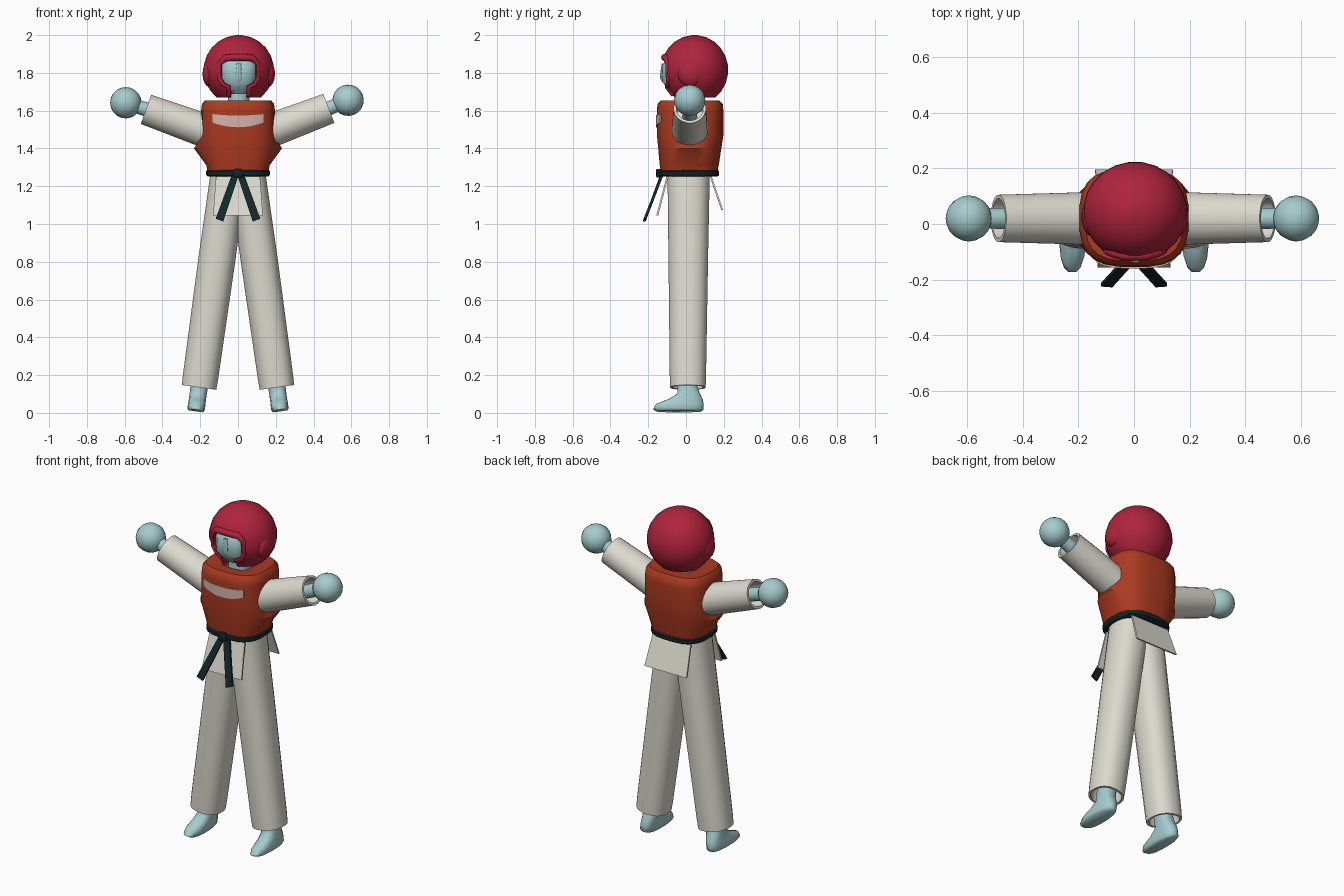
import bpy, bmesh, math
from mathutils import Matrix, Vector

if "Cube" in bpy.data.objects:
    bpy.data.objects.remove(bpy.data.objects["Cube"])


def material(name, rgb):
    m = bpy.data.materials.new(name)
    m.diffuse_color = (*rgb, 1)
    m.use_nodes = True
    m.node_tree.nodes["Principled BSDF"].inputs["Base Color"].default_value = m.diffuse_color
    return m


CRIMSON = material("crimson", (0.43, 0.017, 0.045))
RUST = material("rust", (0.41, 0.042, 0.015))
CLOTH = material("off_white", (0.72, 0.70, 0.62))
SKIN = material("pale_teal", (0.38, 0.60, 0.62))
BLACK = material("belt_black", (0.006, 0.02, 0.022))
PATCH = material("patch_pink", (0.66, 0.45, 0.41))


def finish(name, bm, mat, angle=45):
    bmesh.ops.recalc_face_normals(bm, faces=bm.faces)
    me = bpy.data.meshes.new(name)
    bm.to_mesh(me)
    bm.free()
    ob = bpy.data.objects.new(name, me)
    bpy.context.collection.objects.link(ob)
    me.materials.append(mat)
    smooth(ob, angle)
    return ob


def smooth(ob, angle=45):
    bpy.ops.object.select_all(action='DESELECT')
    ob.select_set(True)
    bpy.context.view_layer.objects.active = ob
    bpy.ops.object.shade_smooth_by_angle(angle=math.radians(angle))


def loft(name, rings, mat, sides=20, n=2.0, matrix=Matrix(), warp=None, angle=45):
    """Skin over superellipse rings (z, cx, cy, rx, ry), closed at both ends."""
    bm = bmesh.new()
    loops = []
    for z, cx, cy, rx, ry in rings:
        loop = []
        for i in range(sides):
            t = 2 * math.pi * (i + 0.5) / sides
            c, s = math.cos(t), math.sin(t)
            p = Vector((cx + rx * math.copysign(abs(c) ** (2 / n), c),
                        cy + ry * math.copysign(abs(s) ** (2 / n), s), z))
            loop.append(bm.verts.new(matrix @ (warp(p) if warp else p)))
        loops.append(loop)
    for a, b in zip(loops, loops[1:]):
        for i in range(sides):
            j = (i + 1) % sides
            bm.faces.new((a[i], a[j], b[j], b[i]))
    bm.faces.new(loops[0])
    bm.faces.new(loops[-1])
    return finish(name, bm, mat, angle)


def slab(name, corners, thick, mat):
    """Four-cornered sheet with thickness toward +y."""
    bm = bmesh.new()
    a = [bm.verts.new(c) for c in corners]
    b = [bm.verts.new((c[0], c[1] + thick, c[2])) for c in corners]
    bm.faces.new(a)
    bm.faces.new(b)
    for i in range(4):
        j = (i + 1) % 4
        bm.faces.new((a[i], a[j], b[j], b[i]))
    return finish(name, bm, mat)


def tilt(origin, direction):
    """Frame whose z axis lies along a direction in the xz plane."""
    a = math.atan2(direction[0], direction[1])
    return Matrix.Translation(origin) @ Matrix.Rotation(a, 4, 'Y')


# legs and feet
for side, s in (("left", -1), ("right", 1)):
    frame = tilt((s * 0.206, 0, 0.135), (-s * 0.157, 1.13))
    loft(side + "_trouser_leg", [
        (0.10, 0, 0.01, 0.076, 0.078), (0.0, 0, 0.01, 0.080, 0.082),
        (0.0, 0, 0.01, 0.093, 0.095), (0.06, 0, 0.01, 0.095, 0.097),
        (0.70, 0, 0.012, 0.099, 0.106), (1.14, 0, 0.014, 0.097, 0.113)],
        CLOTH, n=2.3, matrix=frame)
    loft(side + "_foot", [
        (-0.128, 0, -0.037, 0.040, 0.118), (-0.117, 0, -0.040, 0.047, 0.135),
        (-0.090, 0, -0.033, 0.047, 0.128), (-0.066, 0, -0.004, 0.046, 0.094),
        (-0.035, 0, 0.015, 0.046, 0.060), (0.0, 0, 0.008, 0.047, 0.053),
        (0.12, 0, 0.008, 0.047, 0.053)],
        SKIN, sides=16, n=2.6, matrix=frame, angle=60)

# arms: slightly different pose on each side
for side, s, end, fist in (("left", -1, (-0.487, 1.607), (-0.594, 1.642)),
                           ("right", 1, (0.481, 1.612), (0.583, 1.655))):
    d = (end[0] - s * 0.12, end[1] - 1.475)
    length = math.hypot(*d)
    loft(side + "_sleeve", [
        (0, 0, 0, 0.092, 0.097), (length, 0, 0, 0.083, 0.086),
        (length, 0, 0, 0.069, 0.072), (length - 0.1, 0, 0, 0.066, 0.069)],
        CLOTH, matrix=tilt((s * 0.12, 0.02, 1.475), d))
    d = (fist[0] - end[0], fist[1] - end[1])
    loft(side + "_forearm", [(-0.11, 0, 0, 0.040, 0.040),
                             (math.hypot(*d), 0, 0, 0.037, 0.037)],
         SKIN, sides=12, matrix=tilt((end[0], 0.02, end[1]), d))
    bm = bmesh.new()
    bmesh.ops.create_uvsphere(bm, u_segments=16, v_segments=10, radius=0.083,
                              matrix=tilt((fist[0], 0.02, fist[1]), d))
    finish(side + "_fist", bm, SKIN)


# padded vest, flaring to a lip under each arm
def armhole_lip(p):
    if 1.38 < p.z < 1.42:
        p.x += math.copysign(0.062 * max(0, 1 - abs(p.y - 0.02) / 0.13), p.x)
    return p


loft("chest_protector", [
    (1.26, 0, 0.016, 0.160, 0.148), (1.31, 0, 0.017, 0.168, 0.157),
    (1.40, 0, 0.020, 0.192, 0.168), (1.47, 0, 0.022, 0.197, 0.177),
    (1.60, 0, 0.022, 0.197, 0.177), (1.635, 0, 0.022, 0.192, 0.174),
    (1.655, 0, 0.022, 0.176, 0.155), (1.652, 0, 0.022, 0.09, 0.09),
    (1.62, 0, 0.022, 0.085, 0.085)], RUST, sides=24, n=3, warp=armhole_lip)

# pale patch following the chest
bm = bmesh.new()
front, back = [], []
for i in range(11):
    x = -0.135 + 0.027 * i
    bow = 1 - (x / 0.135) ** 2
    y = 0.022 - 0.177 * (1 - abs(x / 0.197) ** 3) ** (1 / 3)
    for row, off in ((front, -0.005), (back, 0.003)):
        row.append([bm.verts.new((x, y + off, z))
                    for z in (1.537 - 0.025 * bow, 1.582 - 0.008 * bow)])
for i in range(10):
    a, b, c, d = front[i], front[i + 1], back[i], back[i + 1]
    bm.faces.new((a[0], b[0], b[1], a[1]))
    bm.faces.new((c[0], d[0], d[1], c[1]))
    for k in (0, 1):
        bm.faces.new((a[k], b[k], d[k], c[k]))
for a, c in ((front[0], back[0]), (front[-1], back[-1])):
    bm.faces.new((a[0], a[1], c[1], c[0]))
finish("chest_patch", bm, PATCH)

# belt, knot and hanging ends
loft("belt", [(1.252, 0, 0.016, 0.163, 0.152), (1.258, 0, 0.016, 0.169, 0.159),
              (1.279, 0, 0.016, 0.170, 0.160), (1.285, 0, 0.016, 0.164, 0.154)],
     BLACK, sides=24, n=2.8)
loft("belt_knot", [(1.245, 0, -0.143, 0.020, 0.012), (1.255, 0, -0.143, 0.028, 0.018),
                   (1.280, 0, -0.143, 0.028, 0.018), (1.292, 0, -0.143, 0.018, 0.012)],
     BLACK, sides=8, n=3)
for side, s in (("left", -1), ("right", 1)):
    slab(side + "_belt_end", [(s * 0.035, -0.135, 1.255), (s * -0.006, -0.135, 1.265),
                              (s * 0.078, -0.228, 1.013), (s * 0.118, -0.225, 1.028)],
         0.014, BLACK)

# jacket skirt flaps
slab("front_jacket_flap", [(-0.115, -0.098, 1.27), (0.115, -0.098, 1.27),
                           (0.132, -0.157, 1.045), (-0.132, -0.157, 1.045)], 0.010, CLOTH)
slab("back_jacket_flap", [(-0.125, 0.120, 1.27), (0.125, 0.120, 1.27),
                          (0.140, 0.186, 1.075), (-0.140, 0.186, 1.075)], 0.010, CLOTH)

# neck, head and nose
CX = 0.004
loft("neck", [(1.60, CX, 0.01, 0.062, 0.065), (1.74, CX, 0.01, 0.056, 0.062)], SKIN, sides=14)
loft("head", [(1.69, CX, 0.0, 0.055, 0.075), (1.715, CX, 0.0, 0.080, 0.098),
              (1.755, CX, 0.015, 0.100, 0.143), (1.84, CX, 0.02, 0.105, 0.146),
              (1.88, CX, 0.03, 0.100, 0.13), (1.92, CX, 0.04, 0.080, 0.10)],
     SKIN, sides=20, n=3)
loft("nose", [(1.752, CX, -0.120, 0.012, 0.008), (1.775, CX, -0.122, 0.020, 0.018),
              (1.85, CX, -0.120, 0.012, 0.010)], SKIN, sides=8)

# helmet shell: inner skin down, outer skin up
HY, HZ, RX, RY, RZ = 0.045, 1.815, 0.188, 0.18, 0.1855


def shell(k, a):
    c = math.cos(a) * k
    return (HZ + RZ * k * math.sin(a), CX, HY, RX * c, RY * c)


angles = [math.radians(-51.5 + 136.5 * i / 9) for i in range(10)]
rim = shell(1, angles[0])
inner = [shell(0.78, a) for a in reversed(angles) if math.sin(a) > -0.75]
helmet = loft("helmet", inner + [(rim[0], CX, HY, 0.098, 0.094)]
              + [shell(1, a) for a in angles], CRIMSON, sides=24)

# face opening cut through the shell
half = [(0.042, 1.6), (0.042, 1.735), (0.075, 1.745), (0.092, 1.77), (0.090, 1.85), (0.065, 1.868)]
outline = half + [(-x, z) for x, z in reversed(half)]
bm = bmesh.new()
a = [bm.verts.new((CX + x, -0.4, z)) for x, z in outline]
b = [bm.verts.new((CX + x, 0.03, z)) for x, z in outline]
bm.faces.new(a)
bm.faces.new(b)
for i in range(len(a)):
    j = (i + 1) % len(a)
    bm.faces.new((a[i], a[j], b[j], b[i]))
cutter = finish("opening_cutter", bm, CRIMSON)
cutter.hide_render = True
mod = helmet.modifiers.new("opening", 'BOOLEAN')
mod.operation, mod.solver, mod.object = 'DIFFERENCE', 'EXACT', cutter
bpy.context.view_layer.objects.active = helmet
bpy.ops.object.modifier_apply(modifier=mod.name)
bpy.data.objects.remove(cutter)
smooth(helmet, 40)

# rounded padding around the opening, thicker at the brow
half = [(0.052, 1.683), (0.054, 1.728), (0.082, 1.738), (0.102, 1.77),
        (0.101, 1.85), (0.072, 1.878), (0.035, 1.882)]
path = half + [(-x, z) for x, z in reversed(half)]
cu = bpy.data.curves.new("helmet_padding", 'CURVE')
cu.dimensions, cu.bevel_depth, cu.bevel_resolution, cu.use_fill_caps = '3D', 0.014, 2, True
sp = cu.splines.new('POLY')
sp.points.add(len(path) - 1)
for p, (x, z) in zip(sp.points, path):
    y = HY - RY * math.sqrt(1 - (x / RX) ** 2 - ((z - HZ) / RZ) ** 2)
    p.co = (CX + x, y + 0.006, z, 1)
    p.radius = 1.35 if z > 1.86 else 1
padding = bpy.data.objects.new("helmet_padding", cu)
bpy.context.collection.objects.link(padding)
cu.materials.append(CRIMSON)
bpy.ops.object.select_all(action='DESELECT')
padding.select_set(True)
bpy.context.view_layer.objects.active = padding
bpy.ops.object.convert(target='MESH')
smooth(bpy.context.view_layer.objects.active, 60)

# ear pads
for side, s in (("left", -1), ("right", 1)):
    bm = bmesh.new()
    bmesh.ops.create_uvsphere(bm, u_segments=14, v_segments=8, radius=1, matrix=(
        Matrix.Translation((CX + s * 0.155, 0.025, 1.795)) @ Matrix.Diagonal((0.038, 0.07, 0.07, 1))))
    finish(side + "_ear_pad", bm, CRIMSON)
